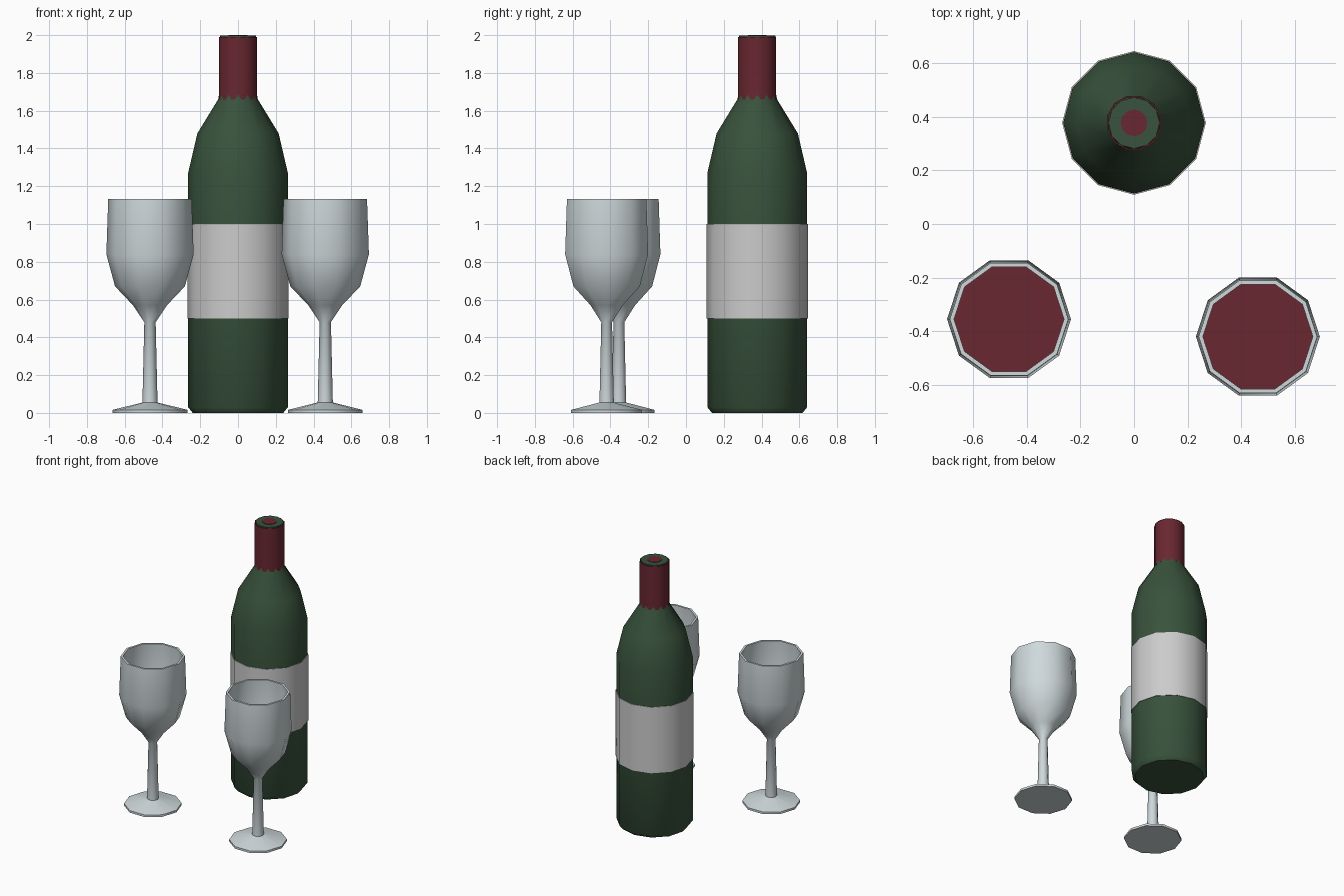
import bpy, bmesh, math

if "Cube" in bpy.data.objects:
    bpy.data.objects.remove(bpy.data.objects["Cube"])


def material(name, rgb):
    m = bpy.data.materials.new(name)
    m.diffuse_color = (*rgb, 1)
    m.use_nodes = True
    m.node_tree.nodes["Principled BSDF"].inputs["Base Color"].default_value = m.diffuse_color
    return m


GREEN = material("green_glass", (0.04, 0.085, 0.045))
RED = material("wine_red", (0.14, 0.02, 0.03))
CLEAR = material("clear_glass", (0.62, 0.69, 0.71))


def lathe(name, profile, sides, loc, mat=None, turn=0.0, loop=False):
    """Revolve (radius, z) points; cap the ends, or close the profile into a ring."""
    bm = bmesh.new()
    rings = []
    for r, z in profile:
        ring = []
        for i in range(sides):
            a = turn + 2 * math.pi * i / sides
            ring.append(bm.verts.new((r * math.cos(a), r * math.sin(a), z)))
        rings.append(ring)
    pairs = list(zip(rings, rings[1:]))
    if loop:
        pairs.append((rings[-1], rings[0]))
    else:
        bm.faces.new(rings[0][::-1])
        bm.faces.new(rings[-1])
    for a, b in pairs:
        for i in range(sides):
            j = (i + 1) % sides
            bm.faces.new((a[i], a[j], b[j], b[i]))
    bmesh.ops.recalc_face_normals(bm, faces=bm.faces)
    mesh = bpy.data.meshes.new(name)
    bm.to_mesh(mesh)
    bm.free()
    obj = bpy.data.objects.new(name, mesh)
    bpy.context.collection.objects.link(obj)
    obj.location = loc
    if mat:
        mesh.materials.append(mat)
    bpy.ops.object.select_all(action='DESELECT')
    obj.select_set(True)
    bpy.context.view_layer.objects.active = obj
    bpy.ops.object.shade_smooth_by_angle(angle=math.radians(40))
    return obj


# Bottle with wrapped label, neck foil and cork
B = (0, 0.377, 0)
lathe("bottle", [(0.24, 0), (0.264, 0.03), (0.264, 1.27), (0.215, 1.48),
                 (0.105, 1.66), (0.096, 1.71), (0.096, 1.997)], 12, B, GREEN)
lathe("label", [(0.26, 0.5), (0.268, 0.5), (0.268, 1.0), (0.26, 1.0)],
      12, B, loop=True)
lathe("neck_foil", [(0.098, 1.66), (0.104, 1.66), (0.104, 1.99), (0.098, 1.99)],
      12, B, RED, turn=math.pi / 12, loop=True)
lathe("cork", [(0.05, 1.9), (0.05, 2.0)], 12, B, RED)

# Two wine glasses: foot, stem and hollow bowl in one profile, plus the wine
GLASS = [(0.198, 0), (0.198, 0.016), (0.04, 0.055), (0.03, 0.48), (0.09, 0.57),
         (0.185, 0.67), (0.231, 0.84), (0.221, 1.133),
         (0.205, 1.133), (0.216, 0.84), (0.17, 0.68), (0.08, 0.59), (0.02, 0.54)]
WINE = [(0.02, 0.542), (0.079, 0.592), (0.169, 0.682), (0.215, 0.84)]
for side, x, y in (("left", -0.466, -0.355), ("right", 0.462, -0.42)):
    lathe(side + "_glass", GLASS, 10, (x, y, 0), CLEAR)
    lathe(side + "_wine", WINE, 10, (x, y, 0), RED)
